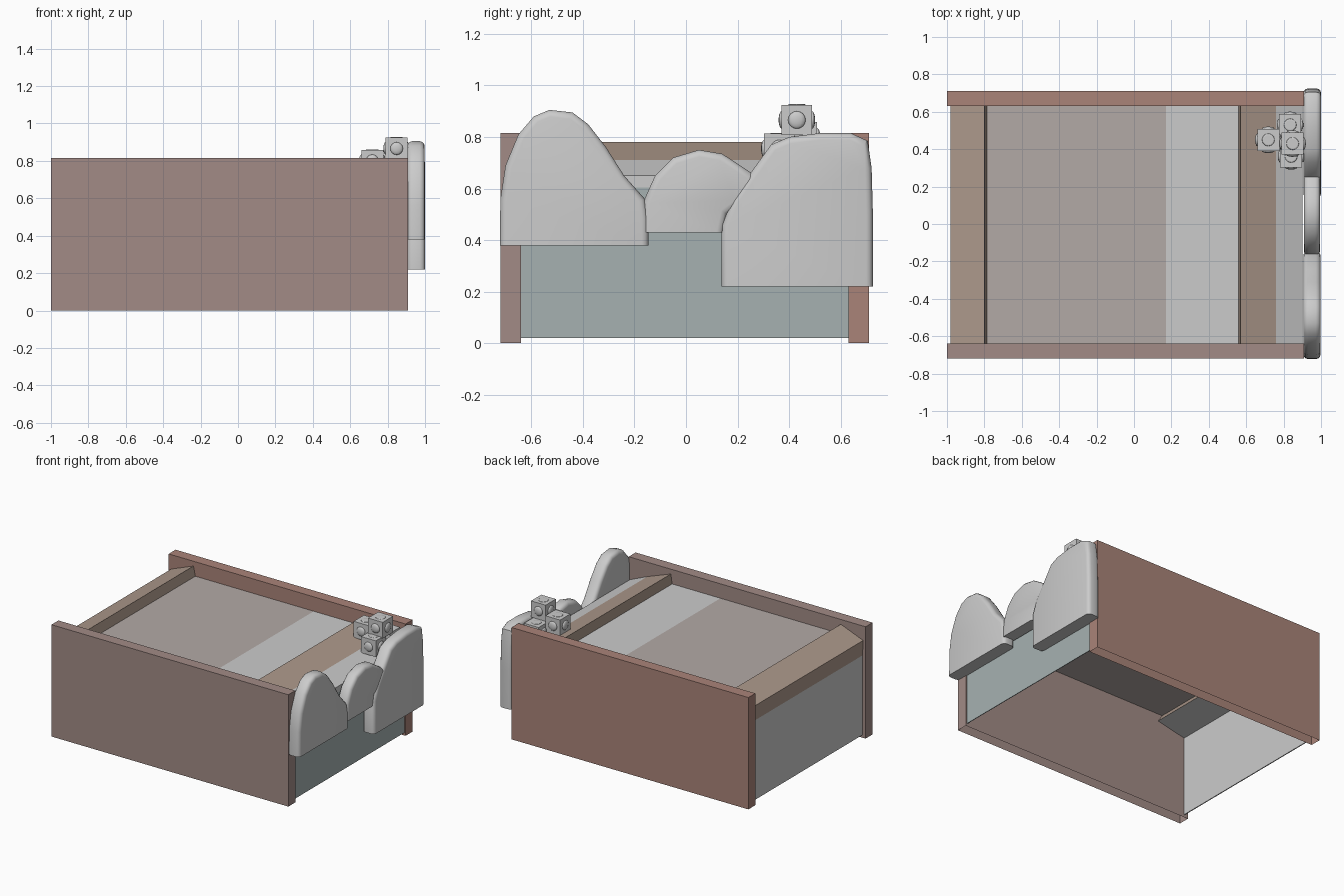
import bpy, bmesh
from mathutils import Vector

if "Cube" in bpy.data.objects:
    bpy.data.objects.remove(bpy.data.objects["Cube"])


def material(name, rgb):
    m = bpy.data.materials.new(name)
    m.diffuse_color = (*rgb, 1)
    m.use_nodes = True
    m.node_tree.nodes["Principled BSDF"].inputs["Base Color"].default_value = m.diffuse_color
    return m


BROWN = material("brown", (0.36, 0.26, 0.24))
RED_BROWN = material("red_brown", (0.40, 0.23, 0.19))
TAN = material("tan", (0.42, 0.32, 0.26))
TEAL = material("teal_grey", (0.38, 0.44, 0.44))
DECK = material("deck_taupe", (0.45, 0.40, 0.38))
GREY = material("plain_grey", (0.6, 0.6, 0.6))


def finish(name, bm, mat=None):
    bmesh.ops.recalc_face_normals(bm, faces=bm.faces)
    me = bpy.data.meshes.new(name)
    bm.to_mesh(me)
    bm.free()
    ob = bpy.data.objects.new(name, me)
    bpy.context.collection.objects.link(ob)
    if mat:
        me.materials.append(mat)
    return ob


def box(name, lo, hi, mat=None, open_bottom=False):
    bm = bmesh.new()
    bmesh.ops.create_cube(bm, size=1)
    if open_bottom:
        low = [f for f in bm.faces if f.calc_center_median().z < -0.4]
        bmesh.ops.delete(bm, geom=low, context='FACES_ONLY')
    for v in bm.verts:
        v.co = Vector([(a + b) / 2 + c * (b - a) for a, b, c in zip(lo, hi, v.co)])
    return finish(name, bm, mat)


def prism(points, offset):
    bm = bmesh.new()
    face = bm.faces.new([bm.verts.new(p) for p in points])
    ext = bmesh.ops.extrude_face_region(bm, geom=[face])
    bmesh.ops.translate(bm, vec=offset,
                        verts=[g for g in ext["geom"] if isinstance(g, bmesh.types.BMVert)])
    return bm


# long side walls, hollow and open underneath
box("front_wall", (-1, -0.72, 0), (0.91, -0.64, 0.815), BROWN, True)
box("back_wall", (-1, 0.63, 0), (0.91, 0.71, 0.815), RED_BROWN, True)

# end panels, the underside is open
box("left_end_panel", (-0.975, -0.64, 0.02), (-0.968, 0.63, 0.605))
box("right_end_panel", (0.895, -0.64, 0.02), (0.90, 0.63, 0.605), TEAL)

# thin raised deck
box("deck", (-0.79, -0.64, 0.702), (0.17, 0.63, 0.71), DECK)
box("deck_light_strip", (0.17, -0.64, 0.702), (0.56, 0.63, 0.71))

# sloped cross rails, the right one ends in a grey shoulder
left = [(-0.975, 0.60), (-0.98, 0.71), (-0.80, 0.78), (-0.785, 0.71), (-0.745, 0.65)]
right = [(0.515, 0.65), (0.56, 0.71), (0.57, 0.78), (0.76, 0.71), (0.90, 0.65), (0.90, 0.60)]
for name, prof in (("left_rail", left), ("right_rail", right)):
    rail = finish(name, prism([(x, -0.64, z) for x, z in prof], (0, 1.27, 0)), TAN)
    rail.data.materials.append(GREY)
    for p in rail.data.polygons:
        if p.center.x > 0.8 or p.normal.z < -0.5:
            p.material_index = 1


# rounded hill cut-outs on the right end
def hill(name, base, outline, x0, x1):
    bm = prism([(x0, y, z) for y, z in outline], (x1 - x0, 0, 0))
    edges = []
    for e in bm.edges:
        a, b = e.verts
        if abs(a.co.x - b.co.x) < 1e-4 and max(a.co.z, b.co.z) > base + 0.01:
            edges.append(e)
    bmesh.ops.bevel(bm, geom=edges, offset=0.026, segments=3, profile=0.5,
                    affect='EDGES', clamp_overlap=True)
    ob = finish(name, bm)
    bpy.ops.object.select_all(action='DESELECT')
    ob.select_set(True)
    bpy.context.view_layer.objects.active = ob
    bpy.ops.object.shade_smooth_by_angle(angle=0.6)


hill("left_hill", 0.38,
     [(-0.722, 0.38), (-0.72, 0.56), (-0.70, 0.69), (-0.65, 0.81), (-0.59, 0.88),
      (-0.53, 0.905), (-0.44, 0.895), (-0.38, 0.85), (-0.31, 0.76), (-0.24, 0.65),
      (-0.16, 0.56), (-0.145, 0.48), (-0.145, 0.38)], 0.905, 0.998)
hill("middle_hill", 0.43,
     [(-0.17, 0.43), (-0.165, 0.55), (-0.12, 0.65), (-0.05, 0.72), (0.05, 0.75),
      (0.14, 0.735), (0.21, 0.69), (0.27, 0.65), (0.275, 0.54), (0.20, 0.53),
      (0.16, 0.50), (0.145, 0.43)], 0.908, 0.995)
hill("right_hill", 0.22,
     [(0.138, 0.22), (0.138, 0.46), (0.18, 0.56), (0.25, 0.66), (0.33, 0.77),
      (0.40, 0.80), (0.52, 0.815), (0.64, 0.815), (0.705, 0.785), (0.72, 0.68),
      (0.725, 0.50), (0.725, 0.22)], 0.905, 1.0)

# cluster of cubes with a shallow round stud on each face
R = 0.059
for i, c in enumerate([(0.848, 0.43, 0.866), (0.718, 0.45, 0.80),
                       (0.84, 0.362, 0.755), (0.835, 0.53, 0.745)]):
    c = Vector(c)
    box(f"stud_cube_{i + 1}", c - Vector((R, R, R)), c + Vector((R, R, R)))
    bm = bmesh.new()
    for axis in range(3):
        for s in (-1, 1):
            new = bmesh.ops.create_uvsphere(bm, u_segments=12, v_segments=8, radius=0.034)["verts"]
            for v in new:
                v.co[axis] *= 0.35
                v.co += c
                v.co[axis] += s * R
    # keep the uppermost studs from rising above the cube
    for v in bm.verts:
        v.co.z = min(v.co.z, c.z + R + 0.002)
    studs = finish(f"studs_{i + 1}", bm)
    for p in studs.data.polygons:
        p.use_smooth = True
